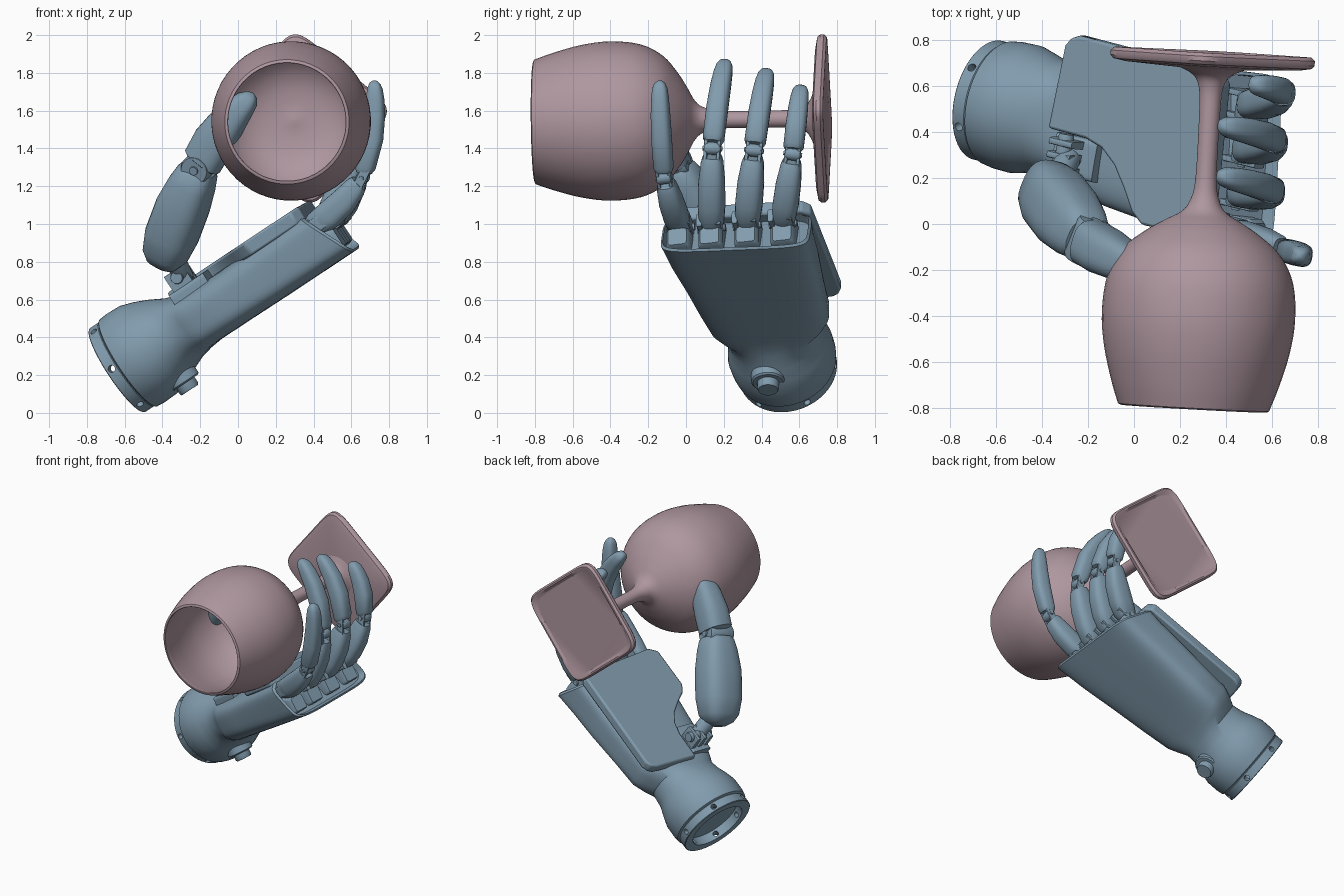
import bpy, bmesh, math
from mathutils import Vector as V

if "Cube" in bpy.data.objects:
    bpy.data.objects.remove(bpy.data.objects["Cube"])


def material(name, rgb):
    m = bpy.data.materials.new(name)
    m.diffuse_color = (*rgb, 1)
    m.use_nodes = True
    m.node_tree.nodes["Principled BSDF"].inputs["Base Color"].default_value = m.diffuse_color
    return m


BLUE = material("blue_grey", (0.22, 0.33, 0.42))
PINK = material("dusty_pink", (0.43, 0.31, 0.35))


def finish(name, bm, mat):
    bmesh.ops.recalc_face_normals(bm, faces=bm.faces)
    me = bpy.data.meshes.new(name)
    bm.to_mesh(me)
    bm.free()
    me.materials.append(mat)
    ob = bpy.data.objects.new(name, me)
    bpy.context.collection.objects.link(ob)
    return ob


def loft(name, secs, frame, mat=BLUE, n=32):
    """Skin superellipse sections (a, b centre, b half, c centre, c half, power, shear c, shear b)."""
    o, u, v, w = frame
    bm = bmesh.new()
    rings = []
    for s in secs:
        a, bc, bh, cc, ch, p, sc, sb = (tuple(s) + (2, 0, 0)[len(s) - 5:])
        ring = []
        for i in range(n):
            t = 2 * math.pi * (i + 0.5) / n
            x, y = math.cos(t), math.sin(t)
            b = bc + bh * math.copysign(abs(x) ** (2 / p), x)
            c = cc + ch * math.copysign(abs(y) ** (2 / p), y)
            ring.append(bm.verts.new(o + u * (a + sc * c + sb * b) + v * b + w * c))
        rings.append(ring)
    for r, q in zip(rings, rings[1:]):
        for i in range(n):
            bm.faces.new((r[i], r[(i + 1) % n], q[(i + 1) % n], q[i]))
    bm.faces.new(rings[0])
    bm.faces.new(rings[-1])
    return finish(name, bm, mat)


def frame_between(p0, p1, side):
    """Frame whose first axis spans p0 to p1 (0..1)."""
    u = p1 - p0
    d = u.normalized()
    v = (side - d * side.dot(d)).normalized()
    return p0, u, v, d.cross(v)


def rod(name, p0, p1, r, n=20):
    bev = 0.08
    fr = frame_between(p0, p1, V((0.31, 0.52, 0.79)))
    return loft(name, [(0, 0, r * .9, 0, r * .9), (bev, 0, r, 0, r),
                       (1 - bev, 0, r, 0, r), (1, 0, r * .9, 0, r * .9)], fr, n=n)


def smooth_profile(pts, k=4):
    """Catmull-Rom through 2D points."""
    out = []
    P = [V(p) for p in pts]
    for i in range(len(P) - 1):
        a, b, c, d = P[max(i - 1, 0)], P[i], P[i + 1], P[min(i + 2, len(P) - 1)]
        for j in range(k):
            t = j / k
            out.append(0.5 * (2 * b + (c - a) * t + (2 * a - 5 * b + 4 * c - d) * t * t
                              + (3 * b - a - 3 * c + d) * t ** 3))
    return out + [P[-1]]


# ---- wine glass: bowl with stem, then square foot
axis = V((0.055, 1, 0.012)).normalized()
ang = math.radians(50.8)
gv = V((math.cos(ang), 0, math.sin(ang)))
gv = (gv - axis * gv.dot(axis)).normalized()
glass = (V((0.303, 0, 1.55)), axis, gv, axis.cross(gv))
outer = [(-.80, .33), (-.7, .365), (-.55, .405), (-.4, .422), (-.24, .405), (-.12, .343), (-.04, .25),
         (.01, .17), (.05, .1), (.1, .065), (.2, .046), (.5, .046), (.6, .055), (.65, .085), (.685, .16)]
inner = [(-.097, .004), (-.092, .09), (-.11, .2), (-.16, .29), (-.25, .36), (-.4, .39),
         (-.55, .378), (-.7, .34), (-.795, .312), (-.805, .32)]
loft("glass_bowl_and_stem", [(t, 0, r, 0, r) for t, r in smooth_profile(inner) + smooth_profile(outer)],
     glass, PINK, 56)
foot = [(.675, .1, 2), (.69, .3, 6), (.70, .335, 8), (.715, .345, 8), (.735, .345, 8), (.75, .333, 8),
        (.75, .322, 8), (.738, .305, 8)]
loft("glass_foot", [(t, 0, r, 0, r, p) for t, r, p in foot], glass, PINK, 64)

# ---- hand frame: along the hand, across it, out of the palm
O = V((-0.64, 0.54, 0.225))
U = V((0.815, -0.2, 0.54)).normalized()
S = (V((0, 1, 0)) - U * U.y).normalized()
N = U.cross(S)
HAND = (O, U, S, N)


def hp(a, b, c):
    return O + U * a + S * b + N * c


# wrist and palm shell in one skin, open socket at the wrist
loft("wrist_and_palm", [
    (.17, 0, .2, 0, .2), (.066, 0, .2, 0, .2), (.066, 0, .262, 0, .262), (.075, 0, .276, 0, .276),
    (.12, 0, .283, 0, .28), (.2, 0, .285, .0, .277), (.27, 0, .268, 0, .255), (.34, 0, .25, 0, .225),
    (.42, 0, .248, -.005, .185, 2.3), (.48, .01, .285, -.01, .165, 3), (.55, .015, .32, -.015, .152, 3.6),
    (.75, .01, .338, -.015, .152, 4), (1.0, .01, .36, -.015, .154, 4.5),
    (1.2, .0, .378, -.015, .154, 5, -.2, -.05), (1.36, 0, .392, -.015, .154, 5.5, -.45, -.13),
    (1.375, 0, .38, -.015, .142, 5.5, -.45, -.13), (1.32, 0, .37, -.015, .132, 5.5, -.45, -.13)],
    HAND, n=56)

# wrist cuff ring with screw holes
cuff = loft("wrist_cuff", [(.066, 0, .2, 0, .2), (0, 0, .2, 0, .2), (0, 0, .262, 0, .262),
                           (.004, 0, .266, 0, .266), (.062, 0, .266, 0, .266), (.066, 0, .262, 0, .262),
                           (.066, 0, .201, 0, .201)], HAND, n=56)
for k in range(3):
    t = math.radians(-5 + 60 * k)
    d = S * math.cos(t) + N * math.sin(t)
    cut = rod("hole_cutter", hp(.034, 0, 0) - d * .4, hp(.034, 0, 0) + d * .4, .019)
    cut.hide_render = True
    mod = cuff.modifiers.new("hole", 'BOOLEAN')
    mod.operation, mod.object = 'DIFFERENCE', cut
    bpy.context.view_layer.objects.active = cuff
    bpy.ops.object.modifier_apply(modifier=mod.name)
    bpy.data.objects.remove(cut)

# wrist button in its collar
rod("button_collar", hp(.28, -.05, -.15), hp(.28, -.05, -.255), .09, 28)
rod("wrist_button", hp(.28, -.05, -.15), hp(.28, -.05, -.30), .058, 28)

# palm cover plate, cut away around the thumb
plate = [(.47, .34), (.49, .375), (.53, .395), (1.27, .385), (1.31, .34), (1.36, -.28), (1.32, -.345),
         (1.02, -.345), (.96, -.30), (.90, -.21), (.83, -.12), (.75, -.06), (.66, -.035), (.46, -.03)]
bm = bmesh.new()
face = bm.faces.new([bm.verts.new(hp(a, b, .115)) for a, b in plate])
ext = bmesh.ops.extrude_face_region(bm, geom=[face])
for vtx in [g for g in ext["geom"] if isinstance(g, bmesh.types.BMVert)]:
    b = (vtx.co - O).dot(S)
    vtx.co += N * (.08 - .15 * max(0, b - .3))
cover = finish("palm_cover", bm, BLUE)
bev = cover.modifiers.new("bevel", 'BEVEL')
bev.width, bev.segments, bev.limit_method = .012, 2, 'ANGLE'

# ---- segment profiles: fraction of length, half width, half depth
PROX = [(.0, .045, .055), (.1, .066, .075), (.3, .072, .083), (.6, .07, .078), (.84, .059, .064),
        (.91, .05, .05)]
DIST = [(.05, .044, .044), (.10, .057, .058), (.4, .058, .064), (.65, .055, .059), (.82, .05, .052),
        (.92, .043, .043), (.97, .031, .031), (.993, .016, .016), (1., .005, .005)]


def segment(name, p0, p1, side, prof, bulge, k=1.0):
    fr = frame_between(p0, p1, side)
    loft(name, [(a, 0, w * k, -bulge * math.sin(math.pi * a), h * k, 2.8) for a, w, h in prof], fr, n=28)
    return fr


def hinge(name, p, side, up, r, half):
    """Barrel, two side tabs and pin heads."""
    rod(name + "_barrel", p - side * half * .8, p + side * half * .8, r)
    rod(name + "_pin", p - side * half * 1.08, p + side * half * 1.08, r * .4, 14)
    for s in (-1, 1):
        c = p + side * half * .72 * s
        fr = (c, up, side, up.cross(side))
        loft(name + "_tab", [(-r * 1.9, 0, half * .2, 0, r * .75, 8), (r * 1.9, 0, half * .2, 0, r * .75, 8)],
             fr, n=20)


# ---- four fingers: knuckle, middle joint, tip, bulge, scale
FINGERS = {
    "index": (hp(1.36, -.30, .06), (.66, -.115, 1.245), (.725, -.14, 1.76), .025, .92),
    "middle": (hp(1.38, -.13, .02), (.615, .14, 1.40), (.375, .21, 1.87), .045, 1.0),
    "ring": (hp(1.37, .06, .02), (.625, .36, 1.39), (.38, .43, 1.82), .045, 1.0),
    "little": (hp(1.35, .25, .02), (.655, .565, 1.37), (.52, .61, 1.735), .035, .95),
}
for fname, (base, joint, tip, bulge, k) in FINGERS.items():
    joint, tip = V(joint), V(tip)
    f1 = segment(fname + "_finger_lower", base, joint, S, PROX, .02, k)
    f2 = segment(fname + "_finger_tip", joint, tip, f1[2], DIST, bulge, k)
    hinge(fname + "_joint", joint, f1[2], (f1[1].normalized() + f2[1].normalized()).normalized(), .034, .048 * k)
    hinge(fname + "_knuckle", base, S, U, .05, .07)
    # link block between knuckle and shell
    b = (base - O).dot(S)
    loft(fname + "_knuckle_block", [(1.2, b, .065, -.03, .09, 8), (1.40 - .13 * b, b, .065, -.06, .06, 8),
                                    (1.425 - .13 * b, b, .05, -.06, .05, 8)], HAND, n=24)

# ---- thumb
tb, tj, tt = V((-.405, .19, .775)), V((-.2, -.075, 1.31)), V((.08, -.225, 1.69))
TP = [(0, .045, .04), (.04, .095, .085), (.12, .13, .118), (.3, .15, .137), (.6, .15, .137),
      (.82, .13, .12), (.93, .112, .105), (.97, .09, .09)]
TD = [(.02, .08, .08), (.06, .104, .108), (.3, .104, .112), (.55, .092, .098), (.75, .077, .08), (.9, .06, .06),
      (.97, .036, .036), (1., .01, .01)]
tside = V((.35, .85, .3))
f1 = segment("thumb_lower", tb, tj, tside, TP, -.01)
segment("thumb_tip", tj, tt, f1[2], TD, -.02)
rod("thumb_joint", tj - f1[2] * .095, tj + f1[2] * .095, .08, 28)
rod("thumb_joint_pin", tj - f1[2] * .105, tj + f1[2] * .105, .025, 14)

# thumb mount: pedestal, bracket plates and swivel axle on the palm
loft("thumb_pedestal", [(.5, -.13, .09, .12, .06, 8), (.72, -.13, .09, .12, .06, 8)], HAND, n=24)
for b in (-.19, -.13, -.07):
    loft("thumb_bracket", [(.53, b, .016, .2, .075, 6), (.65, b, .016, .2, .075, 6)], HAND, n=20)
rod("thumb_axle", hp(.59, -.23, .235), hp(.59, -.03, .235), .035)
rod("thumb_post", hp(.6, -.13, .2), tb + (tj - tb) * .2, .055)

# smooth shading with crisp edges
for ob in bpy.context.scene.objects:
    ob.select_set(True)
bpy.context.view_layer.objects.active = cuff
bpy.ops.object.shade_smooth_by_angle(angle=math.radians(35))
